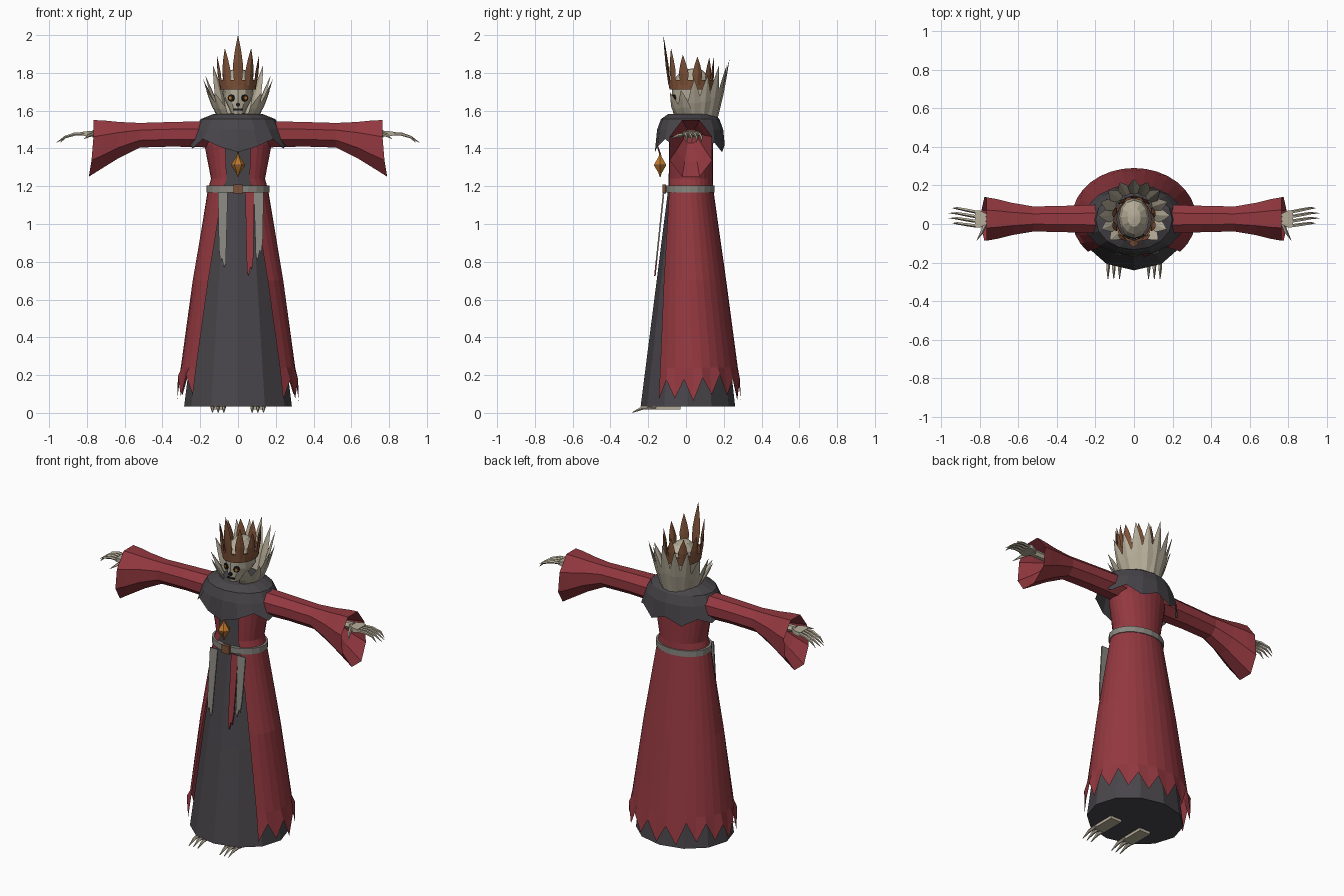
import bpy, bmesh, math, random
from mathutils import Vector, Matrix

random.seed(4)
if "Cube" in bpy.data.objects:
    bpy.data.objects.remove(bpy.data.objects["Cube"])


def material(name, rgb):
    m = bpy.data.materials.new(name)
    m.use_nodes = True
    m.diffuse_color = (*rgb, 1)
    m.node_tree.nodes["Principled BSDF"].inputs["Base Color"].default_value = (*rgb, 1)
    return m


RED = material("red cloth", (0.29, 0.04, 0.05))
DARK = material("charcoal cloth", (0.065, 0.06, 0.068))
BONE = material("bone", (0.47, 0.42, 0.32))
GREY = material("grey cloth", (0.25, 0.24, 0.215))
BROWN = material("bronze", (0.21, 0.085, 0.04))
GOLD = material("amber", (0.52, 0.19, 0.025))
BLACK = material("black", (0.012, 0.011, 0.011))


def finish(name, bm, mat):
    bmesh.ops.recalc_face_normals(bm, faces=bm.faces)
    me = bpy.data.meshes.new(name)
    bm.to_mesh(me)
    bm.free()
    me.materials.append(mat)
    ob = bpy.data.objects.new(name, me)
    bpy.context.collection.objects.link(ob)
    return ob


def loft(name, rings, mat, closed=True, caps=True):
    """Skin a list of equal-length point rings."""
    bm = bmesh.new()
    rows = [[bm.verts.new(p) for p in ring] for ring in rings]
    n = len(rows[0])
    for a, b in zip(rows, rows[1:]):
        for i in range(n if closed else n - 1):
            j = (i + 1) % n
            bm.faces.new((a[i], a[j], b[j], b[i]))
    if caps:
        bm.faces.new(rows[0])
        bm.faces.new(rows[-1])
    return finish(name, bm, mat)


def ellipse(z, rx, ry, cy, n, gap=None):
    """Ring from the front around the body; gap leaves it open in front."""
    if gap is None:
        angles = [math.tau * i / n for i in range(n)]
    else:
        g = math.radians(gap)
        angles = [g + (math.tau - 2 * g) * i / n for i in range(n + 1)]
    return [Vector((rx * math.sin(a), cy - ry * math.cos(a), z)) for a in angles]


def tube(name, pts, radii, mat, sides=6):
    """Tapered tube along a path."""
    pts = [Vector(p) for p in pts]
    rings = []
    for i, (p, r) in enumerate(zip(pts, radii)):
        d = (pts[min(i + 1, len(pts) - 1)] - pts[max(i - 1, 0)]).normalized()
        q = d.to_track_quat('Z', 'Y')
        rings.append([p + q @ Vector((r * math.cos(math.tau * k / sides),
                                      r * math.sin(math.tau * k / sides), 0)) for k in range(sides)])
    return loft(name, rings, mat)


def spike(name, base, tip, side, width, thick, mat):
    """Leaf-shaped blade with a diamond cross-section."""
    base, tip = Vector(base), Vector(tip)
    out = (tip - base).cross(side).normalized()
    rings = []
    for t, f in ((0, 0.75), (0.4, 1), (0.7, 0.6), (1, 0.02)):
        c = base.lerp(tip, t)
        rings.append([c + side * width * f, c + out * thick * f,
                      c - side * width * f, c - out * thick * f])
    return loft(name, rings, mat)


def box(name, centre, size, mat, turn=0):
    bm = bmesh.new()
    m = Matrix.Translation(centre) @ Matrix.Rotation(turn, 4, 'Z') @ Matrix.Diagonal((*size, 1))
    bmesh.ops.create_cube(bm, size=1, matrix=m)
    return finish(name, bm, mat)


def disc(name, centre, radius, depth, mat, turn=0):
    """Thin plate facing forward."""
    bm = bmesh.new()
    m = Matrix.Translation(centre) @ Matrix.Rotation(turn, 4, 'Z') @ Matrix.Rotation(math.pi / 2, 4, 'X')
    bmesh.ops.create_cone(bm, cap_ends=True, segments=8, radius1=radius, radius2=radius,
                          depth=depth, matrix=m)
    return finish(name, bm, mat)


# Dark under-robe
loft("under_robe", [ellipse(*r, 12) for r in (
    (0.035, 0.285, 0.25, 0.01), (0.6, 0.215, 0.183, 0.015), (1.18, 0.145, 0.115, 0.02),
    (1.3, 0.13, 0.11, 0.02), (1.5, 0.16, 0.108, 0.02))], DARK)

# Red over-robe, open in front, with a jagged hem
robe = [ellipse(*r[:4], 24, r[4]) for r in (
    (0.1, 0.322, 0.26, 0.03, 48), (0.24, 0.303, 0.244, 0.03, 47), (0.7, 0.24, 0.188, 0.025, 41),
    (1.18, 0.16, 0.125, 0.02, 30), (1.24, 0.143, 0.12, 0.022, 25),
    (1.42, 0.178, 0.12, 0.024, 22), (1.5, 0.185, 0.115, 0.024, 22))]
for i, p in enumerate(robe[0]):
    p.z = (0.19 if i % 2 else 0.08) + random.uniform(-0.02, 0.02)
loft("over_robe", robe, RED, closed=False, caps=False)

# Shoulder mantle with a ragged edge
mantle = [ellipse(*r, 16) for r in (
    (1.42, 0.262, 0.185, 0.02), (1.5, 0.228, 0.175, 0.022),
    (1.555, 0.198, 0.155, 0.022), (1.582, 0.13, 0.12, 0.025))]
drops = (-0.04, -0.01, 0.03, -0.02, 0.02, -0.02, 0.01, -0.04, 0.0)
for i, p in enumerate(mantle[0]):
    p.z += drops[min(i, 16 - i)]
shoulder = loft("mantle", mantle, DARK, caps=False)
loft("neck_cover", [mantle[-1], ellipse(1.586, 0.03, 0.03, 0.02, 16)], DARK)

# Belt, buckle and hanging strips
loft("belt", [ellipse(*r, 20) for r in (
    (1.167, 0.15, 0.12, 0.02), (1.167, 0.168, 0.132, 0.02),
    (1.203, 0.168, 0.132, 0.02), (1.203, 0.14, 0.11, 0.02))], GREY, caps=False)
box("buckle", (0, -0.115, 1.185), (0.05, 0.02, 0.048), BROWN)


def strip(name, x, half, low, mat):
    bm = bmesh.new()
    outline = [(-half, 1.17), (half, 1.17), (half * 0.8, low + 0.1), (half * 0.5, low + 0.03),
               (half * 0.2, low + 0.05), (-half * 0.2, low), (-half * 0.6, low + 0.02)]
    bm.faces.new([bm.verts.new((x + dx * (1 if x > 0 else -1), -0.118 - (1.17 - z) * 0.105, z))
                  for dx, z in outline])
    ob = finish(name, bm, mat)
    mod = ob.modifiers.new("thickness", 'SOLIDIFY')
    mod.thickness = 0.008
    mod.offset = 0


strip("right_sash", -0.08, 0.026, 0.77, GREY)
strip("left_sash", 0.11, 0.026, 0.81, GREY)
strip("red_sash", 0.062, 0.024, 0.725, RED)

# Pendant
tube("pendant", [(0, -0.137, z) for z in (1.25, 1.27, 1.307, 1.317, 1.355, 1.375)],
     (0.003, 0.01, 0.035, 0.035, 0.01, 0.004), GOLD, 6)
tube("pendant_band", [(0, -0.137, z) for z in (1.308, 1.316)], (0.037, 0.037), BROWN, 6)
tube("pendant_cord", [(0, -0.137, 1.37), (0, -0.15, 1.41)], (0.004, 0.004), BROWN, 4)

# Sleeves, hands and feet
for s, label in ((1, "left"), (-1, "right")):
    rings = []
    for x, ry, top, low in ((0.13, 0.078, 1.545, 1.405), (0.35, 0.07, 1.54, 1.41),
                            (0.52, 0.066, 1.535, 1.405), (0.63, 0.085, 1.54, 1.35),
                            (0.71, 0.105, 1.548, 1.285), (0.765, 0.115, 1.55, 1.25),
                            (0.7, 0.08, 1.525, 1.33), (0.62, 0.04, 1.5, 1.43)):
        ring = []
        for k in range(8):
            a = math.tau * (k + 0.5) / 8
            v = math.sin(a) / math.cos(math.pi / 8)
            lean = 0.025 * max(0, -v) if 0.7 < x else 0
            ring.append(Vector((s * (x + lean), 0.026 + ry * math.cos(a) * 1.06,
                                (top + low) / 2 + v * (top - low) / 2)))
        rings.append(ring)
    loft(label + "_sleeve", rings, RED)

    tube(label + "_wrist", [(s * 0.62, 0.026, 1.475), (s * 0.77, 0.026, 1.478)], (0.022, 0.022), BONE)
    loft(label + "_palm", [[(s * x, 0.026 + w, 1.478 + h), (s * x, 0.026 - w, 1.478 + h),
                            (s * x, 0.026 - w, 1.478 - h), (s * x, 0.026 + w, 1.478 - h)]
                           for x, w, h in ((0.755, 0.022, 0.014), (0.8, 0.045, 0.013),
                                           (0.825, 0.042, 0.01))], BONE)
    for i in range(4):
        y0, y1 = 0.062 - i * 0.024, 0.082 - i * 0.026
        end = 0.94 + 0.02 * (i in (1, 2))
        tube(f"{label}_finger_{i + 1}",
             [(s * 0.815, y0, 1.478), (s * 0.865, (y0 + y1) / 2, 1.476),
              (s * 0.915, y1, 1.46), (s * end, y1, 1.432)],
             (0.009, 0.009, 0.007, 0.001), BONE, 5)
    tube(label + "_thumb", [(s * 0.77, 0.0, 1.475), (s * 0.79, -0.045, 1.468), (s * 0.815, -0.085, 1.45)],
         (0.011, 0.009, 0.001), BONE, 5)

    box(label + "_foot", (s * 0.105, -0.105, 0.032), (0.075, 0.15, 0.028), BONE)
    for i in (-1, 0, 1):
        x = s * 0.105 + i * 0.03
        tube(f"{label}_toe_{i + 2}", [(x, -0.16, 0.03), (x, -0.23, 0.026), (x, -0.285, 0.002)],
             (0.012, 0.01, 0.002), BONE, 5)

# Skull and face
loft("skull", [ellipse(*r, 12) for r in (
    (1.572, 0.032, 0.05, -0.015), (1.605, 0.045, 0.07, 0.0), (1.635, 0.06, 0.09, 0.018),
    (1.665, 0.075, 0.104, 0.03), (1.72, 0.08, 0.105, 0.03), (1.78, 0.068, 0.088, 0.035),
    (1.815, 0.035, 0.05, 0.035), (1.822, 0.005, 0.01, 0.035))], BONE)
for s, label in ((1, "left"), (-1, "right")):
    disc(label + "_eye_socket", (s * 0.036, -0.065, 1.667), 0.019, 0.009, BLACK, s * 0.45)
    disc(label + "_eye", (s * 0.038, -0.07, 1.667), 0.009, 0.009, GOLD, s * 0.45)
disc("nose", (0, -0.074, 1.632), 0.011, 0.009, BLACK)
box("mouth", (0, -0.068, 1.606), (0.046, 0.009, 0.009), BLACK)

# Crown
loft("crown_band", [ellipse(*r, 20) for r in (
    (1.712, 0.088, 0.105, 0.025), (1.712, 0.095, 0.113, 0.025),
    (1.762, 0.1, 0.118, 0.025), (1.762, 0.09, 0.107, 0.025))], BROWN, caps=False)
heights = (2.0, 1.93, 1.895, 1.885, 1.88, 1.88)
for i in range(10):
    a = math.tau * i / 10
    d = Vector((math.sin(a), -math.cos(a), 0))
    side = Vector((math.cos(a), math.sin(a), 0))
    base = Vector((d.x * 0.096, 0.025 + d.y * 0.112, 1.735))
    tip = Vector((d.x * 0.118, 0.022 + d.y * (0.142 if i == 0 else 0.125), heights[min(i, 10 - i)]))
    spike(f"crown_spike_{i + 1}", base, tip, side, 0.027, 0.008, BROWN)

# Fan of bone blades behind the head
for i in range(-6, 7):
    a = math.radians(i * 23)
    d = Vector((math.sin(a), math.cos(a), 0))
    side = Vector((math.cos(a), -math.sin(a), 0))
    base = Vector((d.x * 0.1, 0.05 + d.y * 0.11, 1.56))
    tip = Vector((d.x * 0.185, 0.05 + d.y * 0.18, 1.77 + 0.1 * math.cos(a) - 0.02 * (i % 2)))
    spike(f"collar_blade_{i + 7}", base, tip, side, 0.036, 0.01, BONE)
